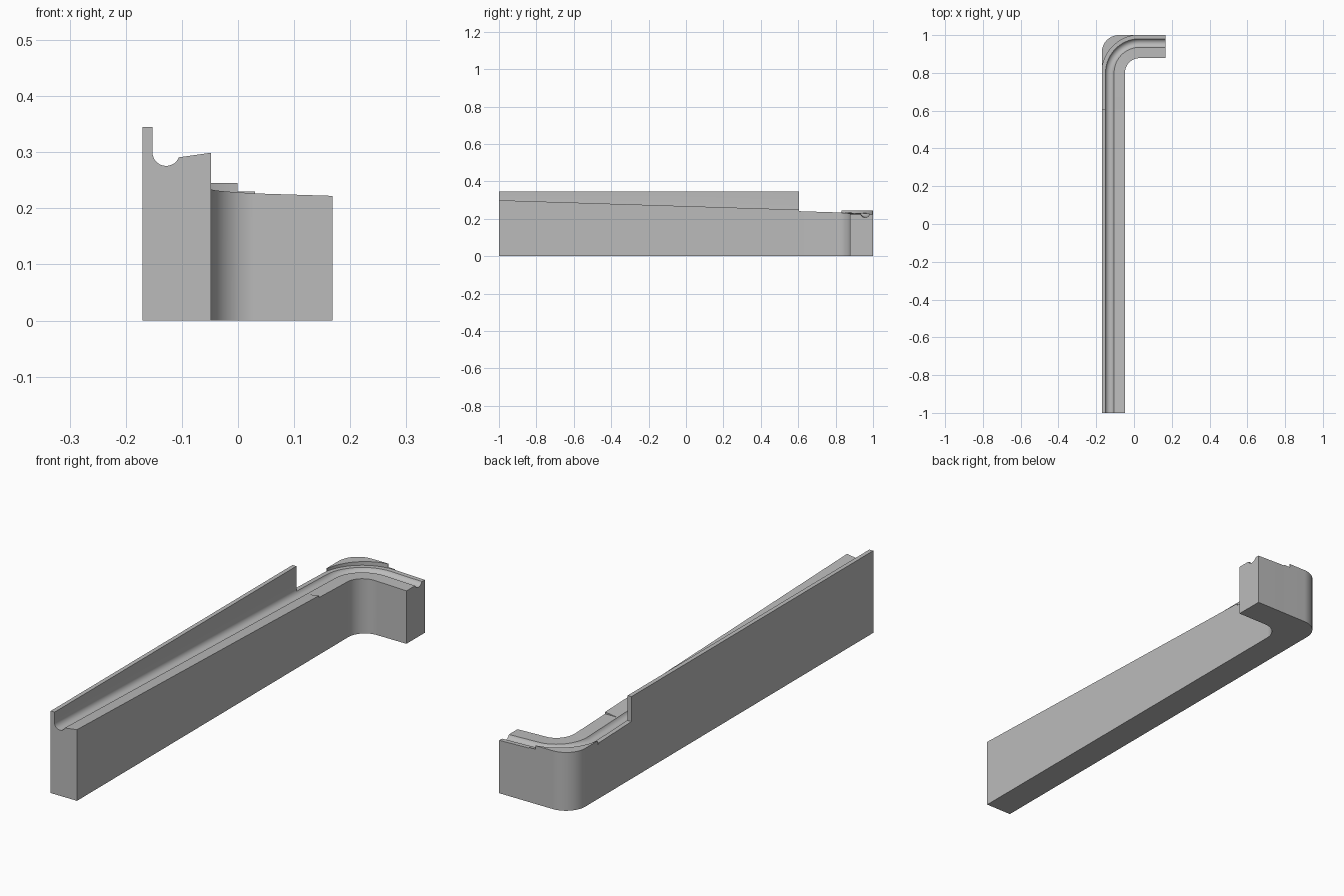
import bpy, bmesh
from math import sin, cos, radians, pi

if "Cube" in bpy.data.objects:
    bpy.data.objects.remove(bpy.data.objects["Cube"], do_unlink=True)

grey = bpy.data.materials.new("plain grey")
grey.use_nodes = True
colour = (0.5, 0.5, 0.5, 1)
grey.diffuse_color = colour
grey.node_tree.nodes["Principled BSDF"].inputs["Base Color"].default_value = colour

# Main dimensions
CX, CY = 0.03, 0.80            # centre of the bend
OUTER, MID, INNER = 0.20, 0.158, 0.078
SLOPE = 0.0315
RIM, GROOVE_Z, GROOVE_R = 0.291, 0.30, 0.0245
SEAM, END, WALL_TOP = 0.605, 0.168, 0.345
STEPS = 24


def finish(name, bm):
    bmesh.ops.recalc_face_normals(bm, faces=bm.faces)
    mesh = bpy.data.meshes.new(name)
    bm.to_mesh(mesh)
    bm.free()
    mesh.materials.append(grey)
    obj = bpy.data.objects.new(name, mesh)
    bpy.context.collection.objects.link(obj)
    bpy.ops.object.select_all(action='DESELECT')
    obj.select_set(True)
    bpy.context.view_layer.objects.active = obj
    bpy.ops.object.shade_smooth_by_angle(angle=radians(25))


def section(drop, walled):
    """Cross-section as (distance from bend centre, height)."""
    pts = [(INNER, 0), (INNER, RIM + (0.008 if walled else 0) - drop)]
    start = radians(-22)
    stop = -pi if walled else -pi - start
    for i in range(15):
        a = start + (stop - start) * i / 14
        pts.append((MID + GROOVE_R * cos(a + pi), GROOVE_Z - drop + GROOVE_R * sin(a)))
    wall = OUTER - 0.018
    if walled:
        pts += [(wall, WALL_TOP), (OUTER, WALL_TOP)]
    else:
        pts.append((OUTER, RIM - drop))
    return pts + [(OUTER, 0)]


def sweep(name, stations, walled):
    """Each station is (origin x, origin y, bend angle, travelled length)."""
    bm = bmesh.new()
    rings = []
    for ox, oy, a, length in stations:
        rings.append([bm.verts.new((ox - d * cos(a), oy + d * sin(a), z))
                      for d, z in section(SLOPE * length, walled)])
    n = len(rings[0])
    for r, s in zip(rings, rings[1:]):
        for i in range(n):
            j = (i + 1) % n
            bm.faces.new((r[i], r[j], s[j], s[i]))
    bm.faces.new(rings[0])
    bm.faces.new(rings[-1])
    finish(name, bm)


# Long straight channel with the tall outer wall
sweep("straight_channel", [(CX, -1, 0, 0), (CX, SEAM, 0, SEAM + 1)], True)

# Lower channel that turns the corner
bend = [(CX, SEAM, 0, SEAM + 1)]
for i in range(STEPS + 1):
    a = pi / 2 * i / STEPS
    bend.append((CX, CY, a, CY + 1 + MID * a))
bend.append((END, CY, pi / 2, CY + 1 + MID * pi / 2 + END - CX))
sweep("curved_channel", bend, False)


# Crescent pieces that square off the outside of the corner
def crescent(name, low, high, trim):
    r = 0.09
    left, back = CX - OUTER, CY + OUTER
    arc = [radians(trim) + (pi / 2 - 2 * radians(trim)) * i / STEPS for i in range(STEPS + 1)]
    inner = [(CX - OUTER * cos(a), CY + OUTER * sin(a)) for a in arc]
    outline = list(reversed(inner))
    if trim:
        outline.append((left, inner[0][1]))
    for i in range(STEPS + 1):
        a = pi / 2 * i / STEPS
        outline.append((left + r - r * cos(a), back - r + r * sin(a)))
    if trim:
        outline.append((inner[-1][0], back))
    bm = bmesh.new()
    base = bm.faces.new([bm.verts.new((x, y, low)) for x, y in outline])
    top = bmesh.ops.extrude_face_region(bm, geom=[base])
    verts = [v for v in top["geom"] if isinstance(v, bmesh.types.BMVert)]
    bmesh.ops.translate(bm, vec=(0, 0, high - low), verts=verts)
    finish(name, bm)


crescent("corner_fill", 0, 0.23, 0)
crescent("corner_guard", 0.23, 0.245, 9)
